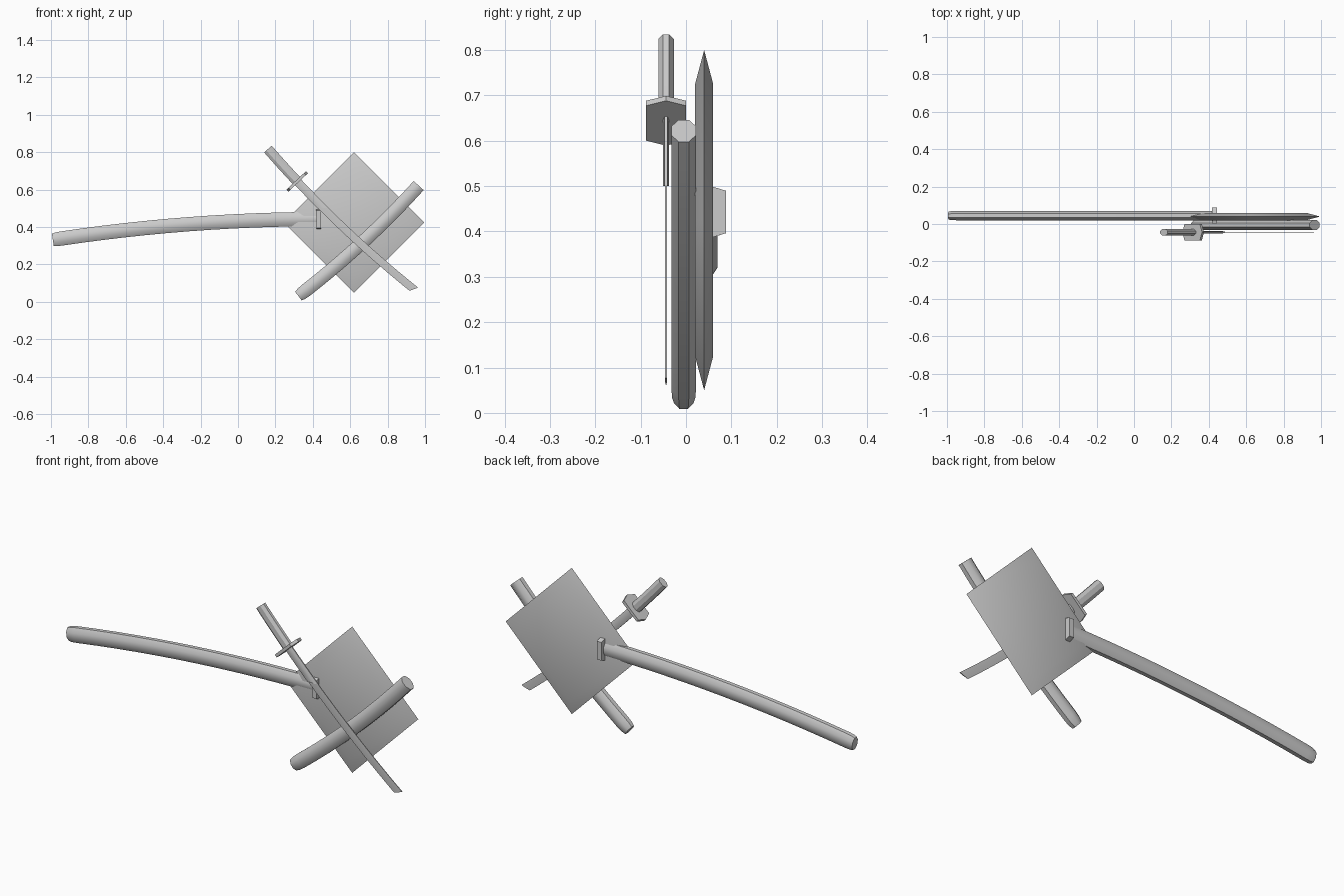
import bpy, bmesh, math
from mathutils import Vector

if "Cube" in bpy.data.objects:
    bpy.data.objects.remove(bpy.data.objects["Cube"])


def finish(name, bm):
    bmesh.ops.recalc_face_normals(bm, faces=bm.faces)
    mesh = bpy.data.meshes.new(name)
    bm.to_mesh(mesh)
    bm.free()
    ob = bpy.data.objects.new(name, mesh)
    bpy.context.collection.objects.link(ob)
    bpy.ops.object.select_all(action='DESELECT')
    bpy.context.view_layer.objects.active = ob
    ob.select_set(True)
    bpy.ops.object.shade_smooth_by_angle(angle=math.radians(48 if "scabbard" in name else 30))
    return ob


def skin(bm, rings):
    n = len(rings[0])
    for a, b in zip(rings, rings[1:]):
        for i in range(n):
            bm.faces.new((a[i], a[(i + 1) % n], b[(i + 1) % n], b[i]))
    bm.faces.new(rings[0])
    bm.faces.new(rings[-1])


def loft(name, arc, profile, stations, shear=0):
    """Sweep a (in-plane, y) profile along a bowed arc; shear slants the last ring."""
    (ax, az), (bx, bz), bow, y = arc
    a, d = Vector((ax, 0, az)), Vector((bx - ax, 0, bz - az))
    side = Vector((-d.z, 0, d.x)).normalized()
    bm = bmesh.new()
    rings = []
    for k, (t, s) in enumerate(stations):
        p = a + d * t + side * bow * 4 * t * (1 - t)
        tan = (d + side * bow * 4 * (1 - 2 * t)).normalized()
        nor = Vector((-tan.z, 0, tan.x))
        sh = shear if k == len(stations) - 1 else 0
        rings.append([bm.verts.new(p + nor * u * s + tan * u * sh + Vector((0, y + v * s, 0)))
                      for u, v in profile])
    skin(bm, rings)
    return finish(name, bm)


def octagon(u, v):
    k = 1 / math.cos(math.pi / 8)
    return [(u * k * math.cos(a), v * k * math.sin(a))
            for a in (math.pi * (i + 0.5) / 4 for i in range(8))]


def hexagon(u, v):
    return [(u, 0), (u * .78, v), (-u * .78, v), (-u, 0), (-u * .78, -v), (u * .78, -v)]


def span(t0, t1, n):
    return [(t0 + (t1 - t0) * i / n, 1) for i in range(n + 1)]


# Arcs: start, end (x, z), bow, y position
long_arc = ((-.99, .332), (.44, .443), .027, .045)
short_arc = ((.323, .031), (.966, .622), -.02, -.005)
sword_arc = ((.16, .817), (.94, .068), -.024, -.044)

# Scabbards with slightly rounded tips
loft("long_scabbard", long_arc, octagon(.038, .025), [(0, .85), (.012, .97)] + span(.03, .99, 12))
loft("short_scabbard", short_arc, octagon(.036, .027), [(0, .8), (.025, .95)] + span(.06, 1, 10))

# Guard at the mouth of the long scabbard
loft("long_guard", long_arc, hexagon(.06, .043), span(.985, 1.003, 1))

# Drawn short sword: grip, guard, collar and blade
loft("sword_grip", sword_arc, octagon(.027, .017), span(0, .215, 4))
loft("sword_guard", sword_arc, hexagon(.072, .044), span(.208, .222, 1))
loft("sword_collar", sword_arc, octagon(.022, .007), span(.215, .40, 4), shear=1)
loft("sword_blade", sword_arc, [(.021, .002), (.005, .0025), (-.021, 0), (.005, -.0025), (.021, -.002)],
     span(.22, 1, 14), shear=.6)

# Diamond plate with a sharp bevelled rim
bm = bmesh.new()
rings = []
for y, r in ((.02, .3), (.04, .375), (.06, .3)):
    rings.append([bm.verts.new((.62 + r * math.cos(i * math.pi / 2), y, .425 + r * math.sin(i * math.pi / 2)))
                  for i in range(4)])
skin(bm, rings)
finish("diamond_plate", bm)
